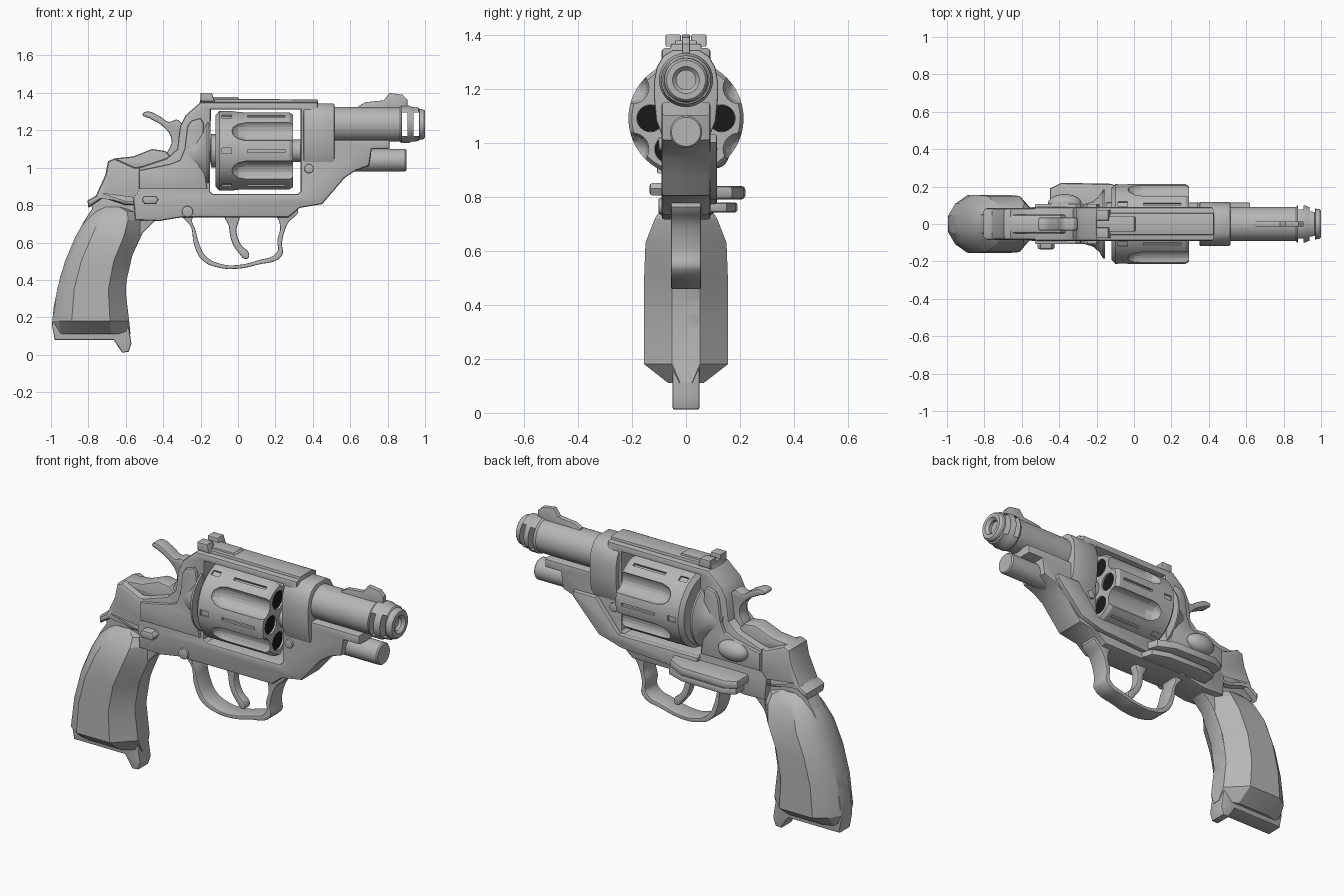
import bpy, bmesh, math
from mathutils import Matrix, Euler, Vector

if "Cube" in bpy.data.objects:
    bpy.data.objects.remove(bpy.data.objects["Cube"])


def material(name, v):
    m = bpy.data.materials.new(name)
    m.diffuse_color = (v, v, v, 1)
    m.use_nodes = True
    m.node_tree.nodes["Principled BSDF"].inputs["Base Color"].default_value = m.diffuse_color
    return m


STEEL = material("grey_steel", 0.47)
DARK = material("dark_chamber", 0.01)


def finish(name, mesh, mat=STEEL, angle=32):
    """Clean a mesh, link it and smooth its soft edges."""
    bm = bmesh.new()
    bm.from_mesh(mesh)
    bmesh.ops.remove_doubles(bm, verts=bm.verts, dist=1e-5)
    bmesh.ops.recalc_face_normals(bm, faces=bm.faces)
    bm.to_mesh(mesh)
    bm.free()
    mesh.materials.clear()
    mesh.materials.append(mat)
    ob = bpy.data.objects.new(name, mesh)
    bpy.context.collection.objects.link(ob)
    bpy.ops.object.select_all(action='DESELECT')
    ob.select_set(True)
    bpy.context.view_layer.objects.active = ob
    bpy.ops.object.shade_smooth_by_angle(angle=math.radians(angle))
    return ob


ROT = {'y': Euler((math.pi / 2, 0, 0)), 'x': Euler((math.pi / 2, 0, math.pi / 2)), 'z': Euler((0, 0, 0))}


def plate(name, outlines, half, centre=0.0, axis='y', bevel=0.008, smooth=False):
    """Extrude outlines (first outer, then holes) along an axis with bevelled rims."""
    cu = bpy.data.curves.new(name, 'CURVE')
    cu.dimensions, cu.fill_mode = '2D', 'BOTH'
    cu.extrude, cu.bevel_depth, cu.offset = half - bevel, bevel, -bevel
    cu.bevel_resolution, cu.resolution_u = 1, 5
    for pts in outlines:
        sp = cu.splines.new('BEZIER' if smooth else 'POLY')
        if smooth:
            sp.bezier_points.add(len(pts) - 1)
            for b, p in zip(sp.bezier_points, pts):
                b.co = (*p, 0)
                b.handle_left_type = b.handle_right_type = 'AUTO'
        else:
            sp.points.add(len(pts) - 1)
            for b, p in zip(sp.points, pts):
                b.co = (*p, 0, 1)
        sp.use_cyclic_u = True
    tmp = bpy.data.objects.new(name + "_tmp", cu)
    bpy.context.collection.objects.link(tmp)
    dg = bpy.context.evaluated_depsgraph_get()
    me = bpy.data.meshes.new_from_object(tmp.evaluated_get(dg))
    bpy.data.objects.remove(tmp)
    shift = Vector([centre if a == axis else 0 for a in 'xyz'])
    me.transform(Matrix.Translation(shift) @ ROT[axis].to_matrix().to_4x4())
    return finish(name, me)


def add_rings(bm, rings):
    """Bridge matching rings of points and cap both ends."""
    rs = [[bm.verts.new(p) for p in r] for r in rings]
    n = len(rs[0])
    for a, b in zip(rs, rs[1:]):
        for i in range(n):
            bm.faces.new((a[i], a[(i + 1) % n], b[(i + 1) % n], b[i]))
    bm.faces.new(rs[0][::-1])
    bm.faces.new(rs[-1])


def turn_rings(profile, y, z, n):
    return [[(x, y + r * math.cos(2 * math.pi * i / n), z + r * math.sin(2 * math.pi * i / n))
             for i in range(n)] for x, r in profile]


def loft(name, rings, mat=STEEL, angle=32):
    bm = bmesh.new()
    add_rings(bm, rings)
    me = bpy.data.meshes.new(name)
    bm.to_mesh(me)
    bm.free()
    return finish(name, me, mat, angle)


def lathe(name, profile, z, y=0.0, n=40, mat=STEEL):
    return loft(name, turn_rings(profile, y, z, n), mat)


def cut(ob, bm):
    """Subtract a bmesh from an object and bake the result."""
    bmesh.ops.recalc_face_normals(bm, faces=bm.faces)
    me = bpy.data.meshes.new("cutter")
    bm.to_mesh(me)
    bm.free()
    cutter = bpy.data.objects.new("cutter", me)
    cutter.hide_render = True
    bpy.context.collection.objects.link(cutter)
    mod = ob.modifiers.new("cut", 'BOOLEAN')
    mod.operation, mod.solver, mod.object = 'DIFFERENCE', 'EXACT', cutter
    dg = bpy.context.evaluated_depsgraph_get()
    new = bpy.data.meshes.new_from_object(ob.evaluated_get(dg))
    name = ob.name
    bpy.data.objects.remove(cutter)
    bpy.data.objects.remove(ob)
    return finish(name, new)


def add_box(bm, size, matrix):
    bmesh.ops.create_cube(bm, size=1, matrix=matrix @ Matrix.Diagonal((*size, 1)))


# Frame with the cylinder window
plate("frame", [
    [(-.2, 1.35), (.425, 1.35), (.425, 1.15), (.81, 1.15), (.81, 1.10), (.715, 1.10), (.70, 1.01),
     (.63, .985), (.57, .945), (.51, .875), (.45, .805), (.33, .785), (.27, .735), (-.3, .735),
     (-.42, .715), (-.55, .72), (-.56, .84), (-.53, .88), (-.53, 1.0), (-.38, 1.05), (-.325, 1.1),
     (-.31, 1.22), (-.28, 1.28)],
    [(-.135, .86), (.32, .86), (.335, .875), (.335, 1.31), (-.145, 1.31), (-.15, .875)]], .09, bevel=.012)
plate("top_rib", [[(-.21, 1.33), (-.2, 1.368), (.425, 1.365), (.43, 1.33)]], .058)

# Grip core, tang and rear body
plate("grip_core", [
    [(-.98, .08), (-.995, .16), (-.985, .26), (-.95, .42), (-.89, .58), (-.82, .72), (-.78, .78), (-.79, .83),
     (-.72, .88), (-.5, .88), (-.34, .76), (-.44, .72), (-.51, .65), (-.565, .53), (-.6, .38), (-.595, .22),
     (-.57, .06), (-.585, .015), (-.62, .012), (-.665, .08)]], .05)
plate("rear_body", [
    [(-.8, .785), (-.805, .825), (-.76, .85), (-.71, .96), (-.695, 1.035), (-.66, 1.05), (-.55, 1.0),
     (-.38, 1.03), (-.38, .8), (-.6, .8), (-.72, .84)]], .085, bevel=.02)
plate("rear_hump", [[(-.68, 1.03), (-.66, 1.05), (-.56, 1.06), (-.46, 1.1), (-.39, 1.09), (-.3, 1.0), (-.6, .97)]],
      .05, bevel=.015)

# Grip panels: back x, front x, half width at each height
GRIP = [(.11, -.985, -.575, .065), (.18, -.992, -.582, .155), (.35, -.967, -.602, .155), (.5, -.925, -.578, .155),
        (.63, -.87, -.525, .15), (.72, -.82, -.51, .115), (.765, -.775, -.53, .085), (.79, -.735, -.6, .055)]
rings = []
for z, b, f, w in GRIP:
    k = (f - b) / .4
    side = [(b, .3 * w), (b + .035 * k, .7 * w), (b + .1 * k, w), (f - .1 * k, w), (f, .33 * w)]
    rings.append([(x, y, z) for x, y in side] + [(x, -y, z) for x, y in reversed(side)])
loft("grip_panels", rings, angle=25)

# Trigger guard and trigger
plate("trigger_guard", [
    [(-.3, .77), (-.25, .68), (-.235, .59), (-.19, .505), (-.1, .465), (0, .46), (.1, .48), (.235, .53),
     (.235, .6), (.265, .7), (.32, .78), (.1, .79)],
    [(-.24, .735), (-.225, .66), (-.21, .6), (-.17, .525), (-.09, .485), (0, .48), (.1, .503), (.21, .55),
     (.21, .61), (.225, .68), (.205, .735), (0, .742)]], .055, bevel=.005, smooth=True)
plate("trigger", [[(-.07, .76), (0, .76), (-.008, .66), (.015, .59), (.06, .535), (.048, .512), (0, .55),
                   (-.035, .61), (-.05, .69)]], .025, smooth=True)

# Hammer
plate("hammer", [[(-.51, 1.285), (-.49, 1.30), (-.42, 1.275), (-.37, 1.245), (-.32, 1.255), (-.29, 1.15),
                  (-.3, 1.03), (-.38, 1.04), (-.355, 1.15), (-.4, 1.22), (-.475, 1.265)]], .035, smooth=True)

# Fluted cylinder: chambers, flutes, slots and notches repeat six times
CZ = 1.09
cyl = lathe("cylinder", [(-.12, .19), (-.10, .213), (.275, .213), (.295, .2)], CZ, n=72)
bm = bmesh.new()
for k in range(6):
    a = math.radians(60 * k)
    add_rings(bm, turn_rings([(.05, .05), (.4, .05)], .132 * math.cos(a), CZ + .132 * math.sin(a), 24))
    f = a + math.radians(30)
    add_rings(bm, turn_rings([(-.035, .008), (-.025, .03), (0, .05), (.04, .06), (.4, .06)],
                             .228 * math.cos(f), CZ + .228 * math.sin(f), 24))
    turn = Matrix.Translation((0, 0, CZ)) @ Matrix.Rotation(a, 4, 'X')
    add_box(bm, (.2, .036, .016), turn @ Matrix.Translation((.15, .217, 0)))
    add_box(bm, (.05, .03, .03), turn @ Matrix.Translation((-.06, .217, 0)))
cut(cyl, bm)
for k in range(6):
    a = math.radians(60 * k)
    lathe("chamber_plug", [(.2, .0495), (.285, .0495)], CZ + .132 * math.sin(a), .132 * math.cos(a), 24, DARK)
lathe("cylinder_axle", [(-.17, .06), (.36, .06)], CZ, n=24)
lathe("ratchet", [(-.145, .09), (-.115, .09)], CZ, n=12)

# Recoil shield behind the cylinder
lathe("recoil_shield", [(-.155, .185), (-.165, .185), (-.185, .15), (-.22, .12), (-.29, .1)], 1.08, n=48)

# Barrel shroud, barrel with muzzle slots, and ejector housing
half = [(.05, 1.343), (.085, 1.32), (.108, 1.28), (.118, 1.23), (.118, 1.16), (.11, 1.08), (.09, 1.03)]
plate("barrel_shroud", [half + [(-y, z) for y, z in reversed(half)]], .083, .4325, 'x')
BZ = 1.232
barrel = lathe("barrel", [(.4, .092), (.865, .092), (.875, .1), (.915, .1), (.93, .092), (.965, .09), (.97, .082),
                          (.99, .08), (1.0, .072), (1.0, .05), (.985, .036), (.6, .036)], BZ, n=48)
bm = bmesh.new()
for x in (.892, .953):
    add_box(bm, (.028, .4, .125), Matrix.Translation((x, 0, BZ)))
cut(barrel, bm)
lathe("ejector_housing", [(.5, .06), (.893, .06), (.9, .054)], 1.04, n=32)

# Sights
plate("front_sight", [[(.64, 1.31), (.645, 1.33), (.68, 1.35), (.78, 1.36), (.81, 1.4), (.88, 1.39), (.905, 1.365),
                       (.905, 1.31)]], .014, bevel=.003)
plate("rear_sight_base", [[(-.2, 1.35), (-.2, 1.378), (.0, 1.378), (.02, 1.35)]], .04, bevel=.004)
for s in (-1, 1):
    plate("rear_sight_post", [[(-.2, 1.355), (-.2, 1.4), (-.14, 1.4), (-.125, 1.355)]], .028, s * .047, bevel=.004)
    # Raised side plate around the recoil shield
    plate("side_plate", [[(-.53, .885), (-.165, .885), (-.18, .99), (-.185, 1.24), (-.2, 1.265), (-.25, 1.25),
                          (-.27, 1.22), (-.285, 1.1), (-.31, 1.04), (-.36, 1.02), (-.53, .985)]],
          .014, s * .094, bevel=.008)
    # Round pins on both sides of the frame
    for x, z, r in ((-.27, .765, .03), (.38, .995, .025)):
        c = [(x + r * math.cos(i * math.pi / 10), z + r * math.sin(i * math.pi / 10)) for i in range(20)]
        plate("frame_pin", [c], .012, s * .09, bevel=.006)

# Right side button
plate("side_button", [[(-.515, .83), (-.5, .85), (-.44, .85), (-.425, .83), (-.44, .805), (-.5, .805)]],
      .035, -.1, bevel=.01)

# Left side crane, release lever, tray and thumb piece
plate("crane", [[(-.15, .765), (.32, .79), (.46, .83), (.62, 1.0), (.62, 1.03), (.48, 1.03), (.34, .86),
                 (-.15, .86)]], .02, .095, bevel=.006)
plate("lever_tray", [[(-.42, .05), (-.42, .16), (-.36, .19), (-.1, .185), (.0, .15), (.03, .05)]],
      .018, .76, 'z', smooth=False)
plate("release_lever", [[(-.45, .05), (-.45, .19), (-.39, .22), (-.12, .215), (-.02, .17), (.02, .05)]],
      .025, .815, 'z', bevel=.015)
bm = bmesh.new()
bmesh.ops.create_uvsphere(bm, u_segments=24, v_segments=12, radius=1,
                          matrix=Matrix.Translation((-.37, .11, .96)) @ Matrix.Diagonal((.09, .05, .055, 1)))
me = bpy.data.meshes.new("thumb_piece")
bm.to_mesh(me)
bm.free()
finish("thumb_piece", me)
